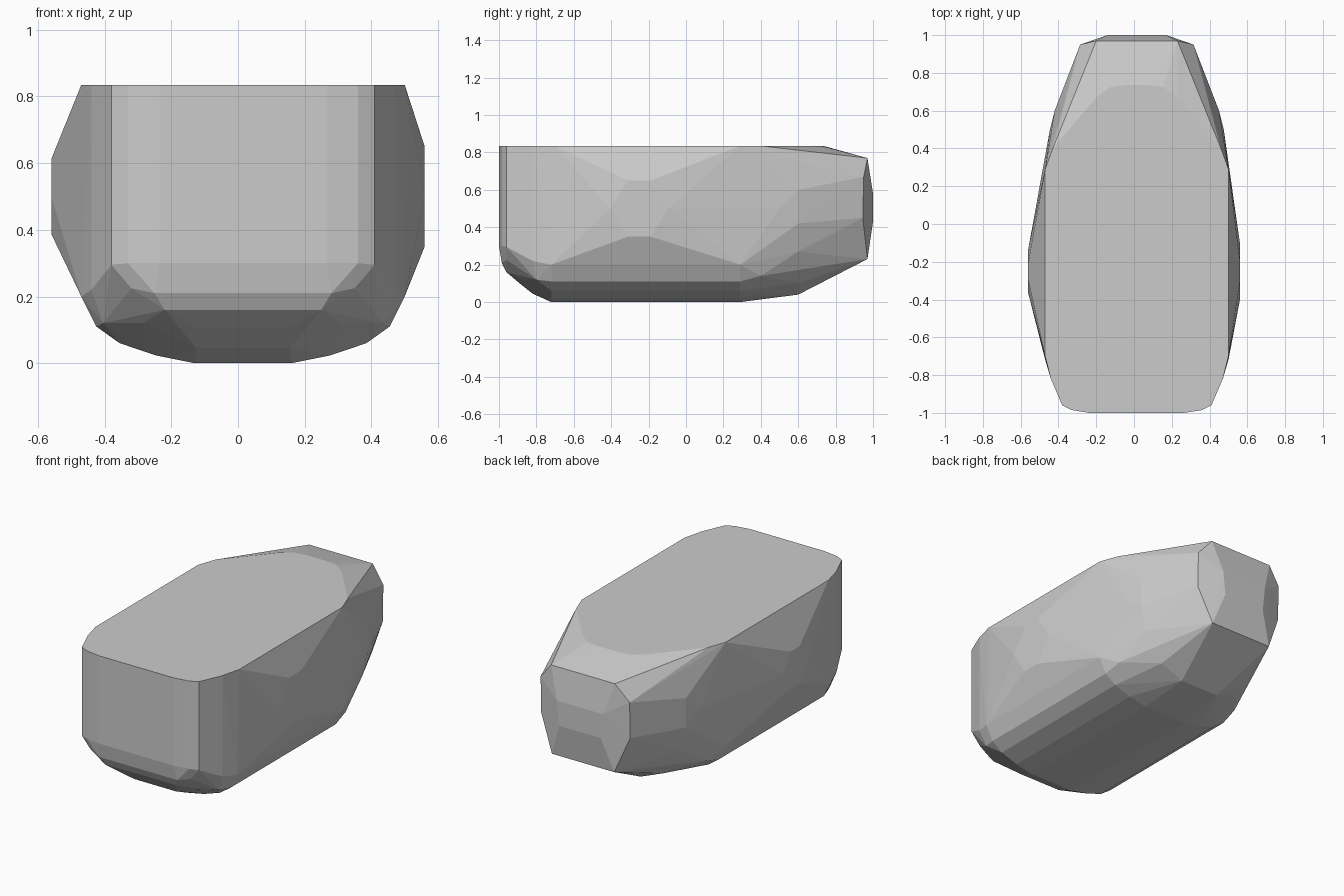
import bpy, bmesh, math

SHIFT = 0.015  # the outline sits slightly to the right of the bulges
points = []


def pair(rows, shift=SHIFT):
    """Add each (half width, y, z) point on both sides."""
    for w, y, z in rows:
        points.extend([(w + shift, y, z), (-w + shift, y, z)])


# Flat top outline
top = [(0.25, -1.0), (0.345, -0.985), (0.395, -0.96), (0.455, -0.82),
       (0.485, -0.70), (0.485, 0.29), (0.445, 0.40), (0.215, 0.67), (0.14, 0.725), (0.06, 0.735)]
pair([(w, y, 0.835) for w, y in top])

# Rounded belly, one cross-section swept along its straight middle
belly = [(0.145, 0.0), (0.26, 0.023), (0.37, 0.06), (0.44, 0.11), (0.485, 0.20)]
for w, z in belly:
    pair([(w, -0.72, z), (w, 0.29, z)])

# Rear wall and its rounded lower edge
pair([(0.25, -1.0, 0.30), (0.345, -0.985, 0.30), (0.395, -0.96, 0.295),
      (0.335, -0.96, 0.225), (0.265, -0.985, 0.21), (0.235, -0.96, 0.16),
      (0.14, -0.895, 0.105), (0.14, -0.82, 0.045), (0.455, -0.82, 0.22),
      (0.42, -0.80, 0.12), (0.30, -0.87, 0.12)])

# Tapered nose
pair([(0.155, 1.0, 0.58), (0.14, 1.0, 0.43), (0.215, 0.97, 0.77),
      (0.30, 0.95, 0.67), (0.30, 0.945, 0.45), (0.21, 0.97, 0.23),
      (0.435, 0.60, 0.60), (0.435, 0.60, 0.42), (0.40, 0.60, 0.27),
      (0.43, 0.40, 0.14), (0.28, 0.60, 0.10), (0.13, 0.60, 0.04),
      (0.46, 0.50, 0.50)])

# Side bulges: a flat elongated facet, a little smaller on the left
for side, size in ((1, 1.0), (-1, 0.75)):
    for dy, dz in ((0.06, 0.15), (0.155, 0.0), (0.06, -0.15)):
        for s in (1, -1):
            points.append((side * 0.56, -0.25 + s * dy * size, 0.5 + dz * size))

# Wrap everything in one convex faceted body
bm = bmesh.new()
for p in points:
    bm.verts.new(p)
bmesh.ops.convex_hull(bm, input=bm.verts[:])
loose = [v for v in bm.verts if not v.link_faces]
bmesh.ops.delete(bm, geom=loose, context='VERTS')
bmesh.ops.dissolve_limit(bm, angle_limit=math.radians(0.5), verts=bm.verts[:], edges=bm.edges[:])
bmesh.ops.recalc_face_normals(bm, faces=bm.faces[:])

mesh = bpy.data.meshes.new("faceted_body")
bm.to_mesh(mesh)
bm.free()
body = bpy.data.objects.new("faceted_body", mesh)
bpy.context.collection.objects.link(body)
